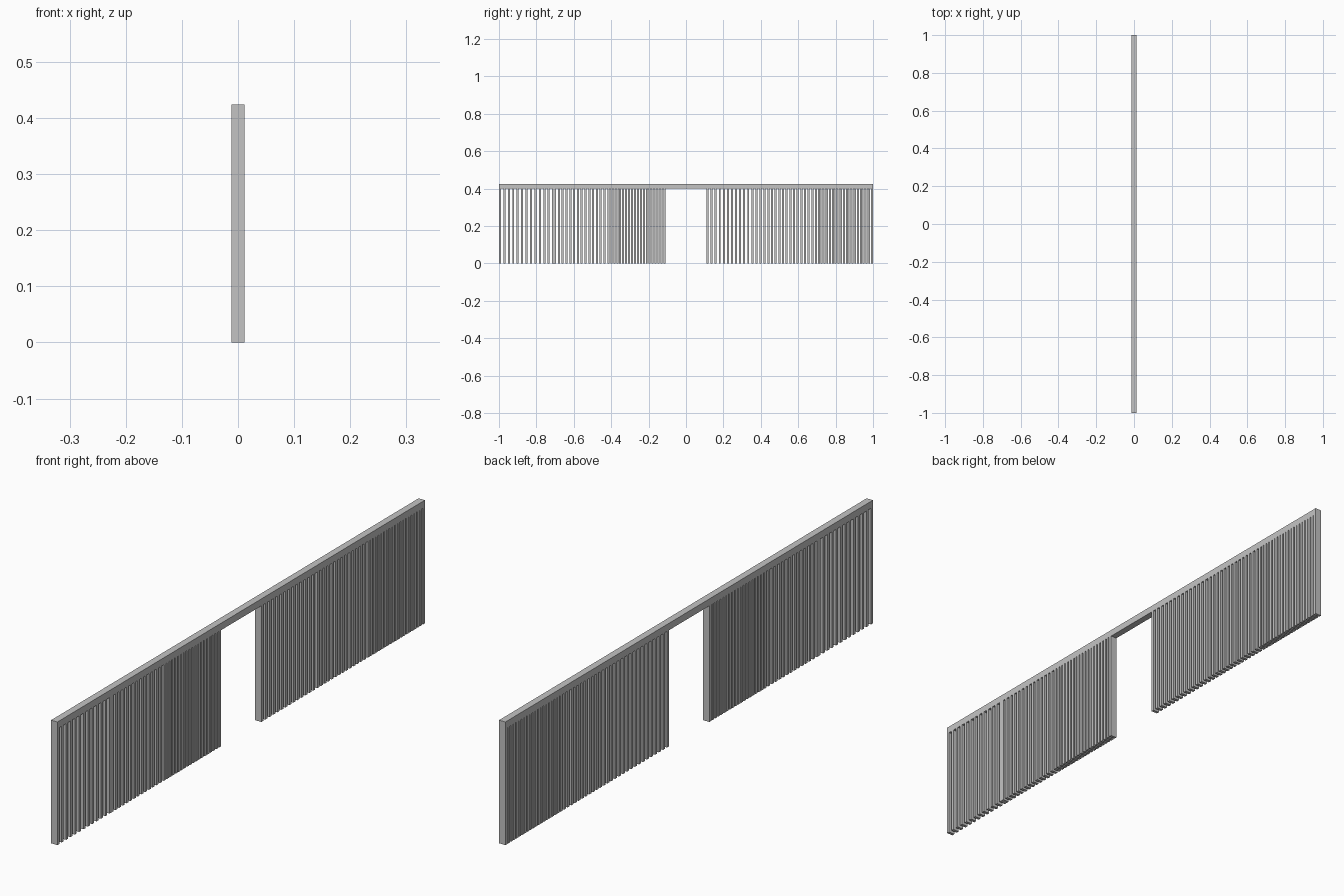
import bpy
import bmesh
from mathutils import Matrix

DEPTH = 0.024    # thickness of the screen along x
SLAT = 0.0105    # slat width along y
BEAM_Z = 0.4     # underside of the beam
TOP = 0.424

cube = bpy.data.objects.get("Cube")
if cube:
    bpy.data.objects.remove(cube, do_unlink=True)

grey = bpy.data.materials.new("plain grey")
grey.use_nodes = True
colour = (0.55, 0.55, 0.55, 1)
grey.diffuse_color = colour
grey.node_tree.nodes["Principled BSDF"].inputs["Base Color"].default_value = colour


def add_box(bm, y0, y1, z0, z1):
    centre = (0, (y0 + y1) / 2, (z0 + z1) / 2)
    scale = Matrix.Diagonal((DEPTH, y1 - y0, z1 - z0, 1))
    bmesh.ops.create_cube(bm, size=1, matrix=Matrix.Translation(centre) @ scale)


def finish(bm, name):
    mesh = bpy.data.meshes.new(name)
    bm.to_mesh(mesh)
    bm.free()
    mesh.materials.append(grey)
    obj = bpy.data.objects.new(name, mesh)
    bpy.context.collection.objects.link(obj)


def slat_row(name, start, end, count):
    """Evenly spaced upright slats filling start..end along y."""
    bm = bmesh.new()
    step = (end - start - SLAT) / (count - 1)
    for i in range(count):
        y = start + i * step
        add_box(bm, y, y + SLAT, 0, BEAM_Z)
    finish(bm, name)


# Top beam spanning the whole screen
bm = bmesh.new()
add_box(bm, -1, 1, BEAM_Z, TOP)
finish(bm, "top_beam")

# Slat rows, growing denser towards +y on each side of the doorway
slat_row("front_slats_wide", -1, -0.705, 13)
slat_row("front_slats_medium", -0.705, -0.41, 15)
slat_row("front_slats_dense", -0.42, -0.11, 20)
slat_row("back_slats_wide", 0.11, 0.425, 15)
slat_row("back_slats_medium", 0.415, 0.70, 15)
slat_row("back_slats_dense", 0.69, 1, 21)
